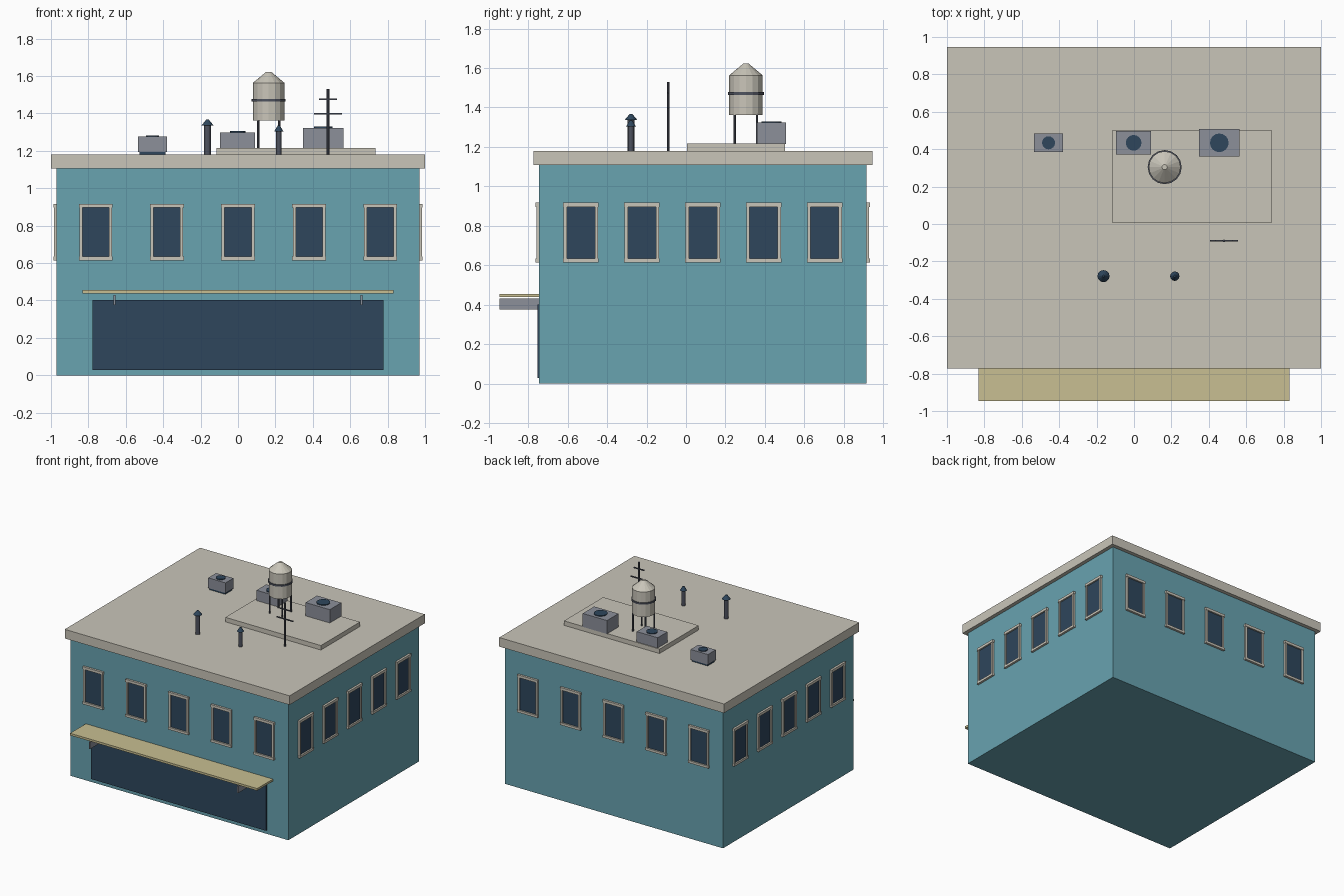
import bpy, bmesh, math
from mathutils import Matrix, Vector

if "Cube" in bpy.data.objects:
    bpy.data.objects.remove(bpy.data.objects["Cube"])


def material(name, r, g, b):
    lin = [((c / 255 + 0.055) / 1.055) ** 2.4 for c in (r, g, b)]
    m = bpy.data.materials.new(name)
    m.diffuse_color = (*lin, 1)
    m.use_nodes = True
    m.node_tree.nodes["Principled BSDF"].inputs["Base Color"].default_value = m.diffuse_color
    return m


TEAL = material("teal wall", 104, 163, 176)
BEIGE = material("beige trim", 201, 197, 185)
NAVY = material("navy glass", 46, 70, 92)
GRAY = material("gray metal", 140, 144, 154)
DARK = material("dark metal", 78, 82, 94)
TAN = material("tan awning", 200, 191, 146)


def finish(name, bm, mat):
    me = bpy.data.meshes.new(name)
    bm.to_mesh(me)
    bm.free()
    me.materials.append(mat)
    ob = bpy.data.objects.new(name, me)
    bpy.context.collection.objects.link(ob)
    return ob


def add_box(bm, x0, x1, y0, y1, z0, z1, mtx=Matrix()):
    m = mtx @ Matrix.Translation(((x0 + x1) / 2, (y0 + y1) / 2, (z0 + z1) / 2))
    m = m @ Matrix.Diagonal((x1 - x0, y1 - y0, z1 - z0, 1))
    bmesh.ops.create_cube(bm, size=1, matrix=m)


def box(name, mat, *dims):
    bm = bmesh.new()
    add_box(bm, *dims)
    return finish(name, bm, mat)


def tube(name, mat, x, y, z0, z1, r0, r1=None, sides=16):
    bm = bmesh.new()
    bmesh.ops.create_cone(bm, cap_ends=True, segments=sides, radius1=r0,
                          radius2=r0 if r1 is None else r1, depth=z1 - z0,
                          matrix=Matrix.Translation((x, y, (z0 + z1) / 2)))
    return finish(name, bm, mat)


# Building and roof slab
X, YF, YB, YC = 0.97, -0.745, 0.915, 0.085
box("building_body", TEAL, -X, X, YF, YB, 0, 1.11)
box("roof_slab", BEIGE, -1, 1, -0.773, 0.945, 1.107, 1.18)
box("roof_pad", BEIGE, -0.116, 0.734, 0.005, 0.502, 1.18, 1.216)


# Windows: local x runs along the wall, local -y points outwards
def window_row(side, origin, angle, spacing):
    wall = Matrix.Translation(Vector(origin)) @ Matrix.Rotation(angle, 4, 'Z')
    frames, panes = bmesh.new(), bmesh.new()
    for i in range(-2, 3):
        c = i * spacing
        add_box(panes, c - 0.075, c + 0.075, -0.005, 0.002, 0.63, 0.90, wall)
        for z0, z1 in ((0.615, 0.634), (0.896, 0.917)):
            add_box(frames, c - 0.09, c + 0.09, -0.017, 0, z0, z1, wall)
        for s in (-1, 1):
            xa, xb = sorted((c + s * 0.071, c + s * 0.087))
            add_box(frames, xa, xb, -0.014, 0, 0.634, 0.896, wall)
    finish(side + "_window_frames", frames, BEIGE)
    finish(side + "_window_panes", panes, NAVY)


window_row("front", (0, YF, 0), 0, 0.38)
window_row("back", (0, YB, 0), math.pi, 0.38)
window_row("right", (X, YC, 0), math.pi / 2, 0.309)
window_row("left", (-X, YC, 0), -math.pi / 2, 0.309)

# Shopfront with awning
box("shopfront_glass", NAVY, -0.778, 0.778, YF - 0.009, YF, 0.028, 0.402)
box("awning", TAN, -0.832, 0.832, -0.945, YF, 0.438, 0.455)
for side, x in (("left", -0.66), ("right", 0.66)):
    box(side + "_awning_bracket", GRAY, x - 0.006, x + 0.006, -0.945, YF, 0.375, 0.43)

# Air conditioners: dark foot, casing, fan disc
for size, x, hx, hy, z0, z1, r in (("small", -0.457, 0.077, 0.05, 1.18, 1.277, 0.035),
                                   ("medium", -0.002, 0.093, 0.062, 1.20, 1.299, 0.042),
                                   ("large", 0.456, 0.108, 0.073, 1.20, 1.323, 0.05)):
    y = 0.434
    box(size + "_cooler_foot", NAVY, x - hx + 0.008, x + hx - 0.008,
        y - hy + 0.008, y + hy - 0.008, z0, z0 + 0.017)
    box(size + "_cooler_casing", GRAY, x - hx, x + hx, y - hy, y + hy, z0 + 0.015, z1)
    tube(size + "_cooler_fan", NAVY, x, y, z1 - 0.003, z1 + 0.006, r)

# Water tower
TX, TY = 0.164, 0.304
for i, (sx, sy) in enumerate(((-1, -1), (1, -1), (1, 1), (-1, 1))):
    tube(f"tower_leg_{i + 1}", DARK, TX + sx * 0.056, TY + sy * 0.056,
         1.21, 1.37, 0.006, sides=8)
tube("tower_tank", BEIGE, TX, TY, 1.362, 1.563, 0.085)
tube("tower_band", DARK, TX, TY, 1.464, 1.478, 0.091)
tube("tower_roof", BEIGE, TX, TY, 1.563, 1.622, 0.085, 0.014)

# Vent pipes with cone caps
for side, x, r, top in (("left", -0.163, 0.018, 1.368), ("right", 0.218, 0.014, 1.335)):
    tube(side + "_vent_pipe", DARK, x, -0.279, 1.18, top - 0.025, r, sides=12)
    tube(side + "_vent_cap", NAVY, x, -0.279, top - 0.032, top, r * 1.8, 0.006, 12)

# Antenna
AX, AY = 0.481, -0.09
tube("antenna_mast", DARK, AX, AY, 1.18, 1.53, 0.007, sides=8)
for name, z, h in (("lower", 1.398, 0.074), ("upper", 1.475, 0.047)):
    box(name + "_antenna_bar", DARK, AX - h, AX + h, AY - 0.004, AY + 0.004,
        z - 0.004, z + 0.004)
